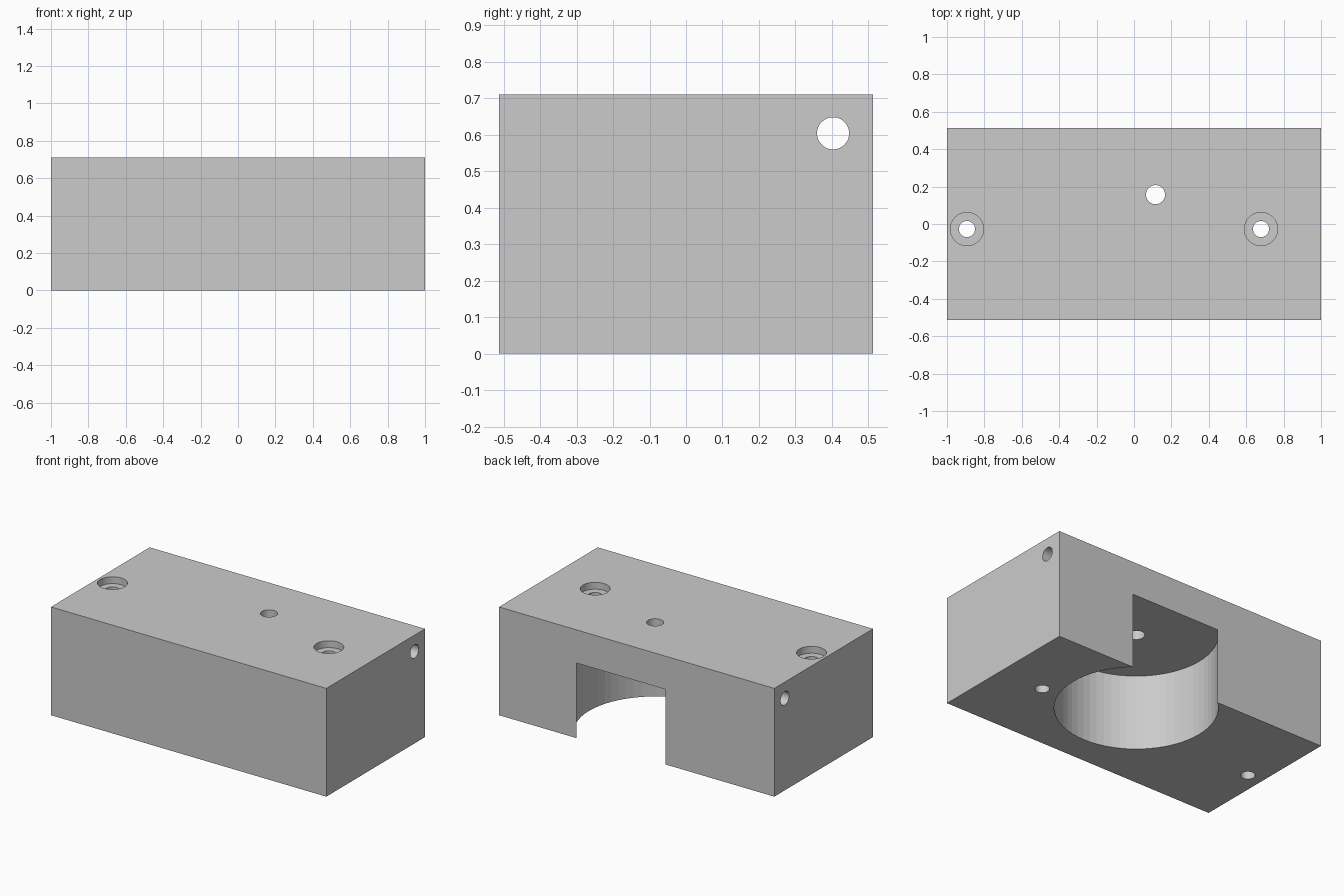
import bpy

if "Cube" in bpy.data.objects:
    bpy.data.objects.remove(bpy.data.objects["Cube"])

W, D, H = 2.0, 1.024, 0.711
AX, AY = 0.115, 0.157          # axis shared by the pocket and the pin hole

# Main block
bpy.ops.mesh.primitive_cube_add(size=1, location=(0, 0, H / 2))
block = bpy.context.object
block.name = "mounting_block"
block.scale = (W, D, H)
bpy.ops.object.transform_apply(location=True, rotation=True, scale=True)


def bore(name, radius, depth, location, rotation=(0, 0, 0), sides=48):
    """Cut a cylinder out of the block."""
    bpy.ops.mesh.primitive_cylinder_add(vertices=sides, radius=radius, depth=depth,
                                        location=location, rotation=rotation)
    cutter = bpy.context.object
    cutter.name = name
    cutter.hide_render = True
    mod = block.modifiers.new(name, 'BOOLEAN')
    mod.operation = 'DIFFERENCE'
    mod.solver = 'EXACT'
    mod.object = cutter
    bpy.context.view_layer.objects.active = block
    bpy.ops.object.modifier_apply(modifier=mod.name)
    bpy.data.objects.remove(cutter, do_unlink=True)


# Round pocket from below, breaking out through the back face
POCKET = 0.493
bore("pocket_cutter", 0.481, POCKET + 0.2, (AX, AY, (POCKET - 0.2) / 2), sides=64)

# Pin hole from the top into the pocket
bore("pin_hole_cutter", 0.051, 0.5, (AX, AY, H))

# Counterbored screw holes at both ends
CB = 0.045
for i, x in enumerate((-0.893, 0.679)):
    bore(f"counterbore_cutter_{i}", 0.089, 2 * CB, (x, -0.027, H))
    bore(f"screw_hole_cutter_{i}", 0.043, 2, (x, -0.027, H / 2))

# Long cross hole running the full length
bore("cross_hole_cutter", 0.044, W + 0.4, (0, 0.403, 0.604), (0, 1.5707963, 0))
